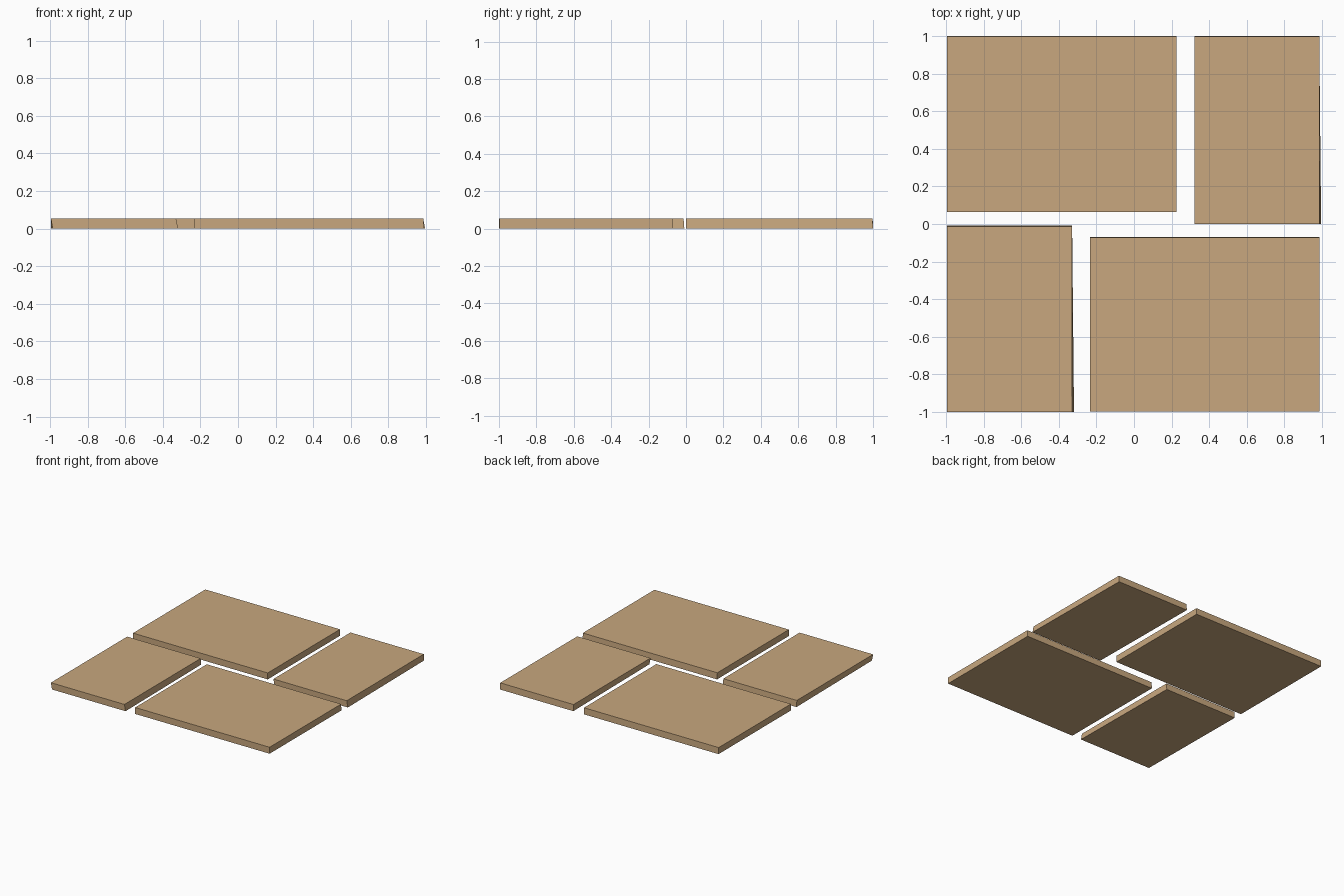
import bpy, bmesh

if "Cube" in bpy.data.objects:
    bpy.data.objects.remove(bpy.data.objects["Cube"])

HEIGHT = 0.053

mat = bpy.data.materials.new("sandstone")
mat.diffuse_color = (0.58, 0.39, 0.21, 1)
mat.use_nodes = True
mat.node_tree.nodes["Principled BSDF"].inputs["Base Color"].default_value = mat.diffuse_color


def slab(name, x0, x1, y0, y1, front_skew, back_skew):
    """Flat paving slab; the underside leans slightly off the top face."""
    bm = bmesh.new()
    bmesh.ops.create_cube(bm, size=1)
    for v in bm.verts:
        right, back, top = (c > 0 for c in v.co)
        v.co = (x1 if right else x0, y1 if back else y0, HEIGHT if top else 0)
        if not top:
            if back:
                v.co.y += back_skew
            else:
                v.co.x += front_skew
    me = bpy.data.meshes.new(name)
    bm.to_mesh(me)
    bm.free()
    me.materials.append(mat)
    ob = bpy.data.objects.new(name, me)
    bpy.context.collection.objects.link(ob)


# Two wide slabs and two narrow slabs in a pinwheel layout
slab("wide_slab_back", -0.995, 0.225, 0.063, 0.998, 0, 0.002)
slab("wide_slab_front", -0.233, 0.985, -0.998, -0.072, 0, 0.003)
slab("narrow_slab_back", 0.321, 0.985, 0.0, 0.997, 0.01, 0.003)
slab("narrow_slab_front", -0.995, -0.329, -1.0, -0.013, 0.01, 0.004)
